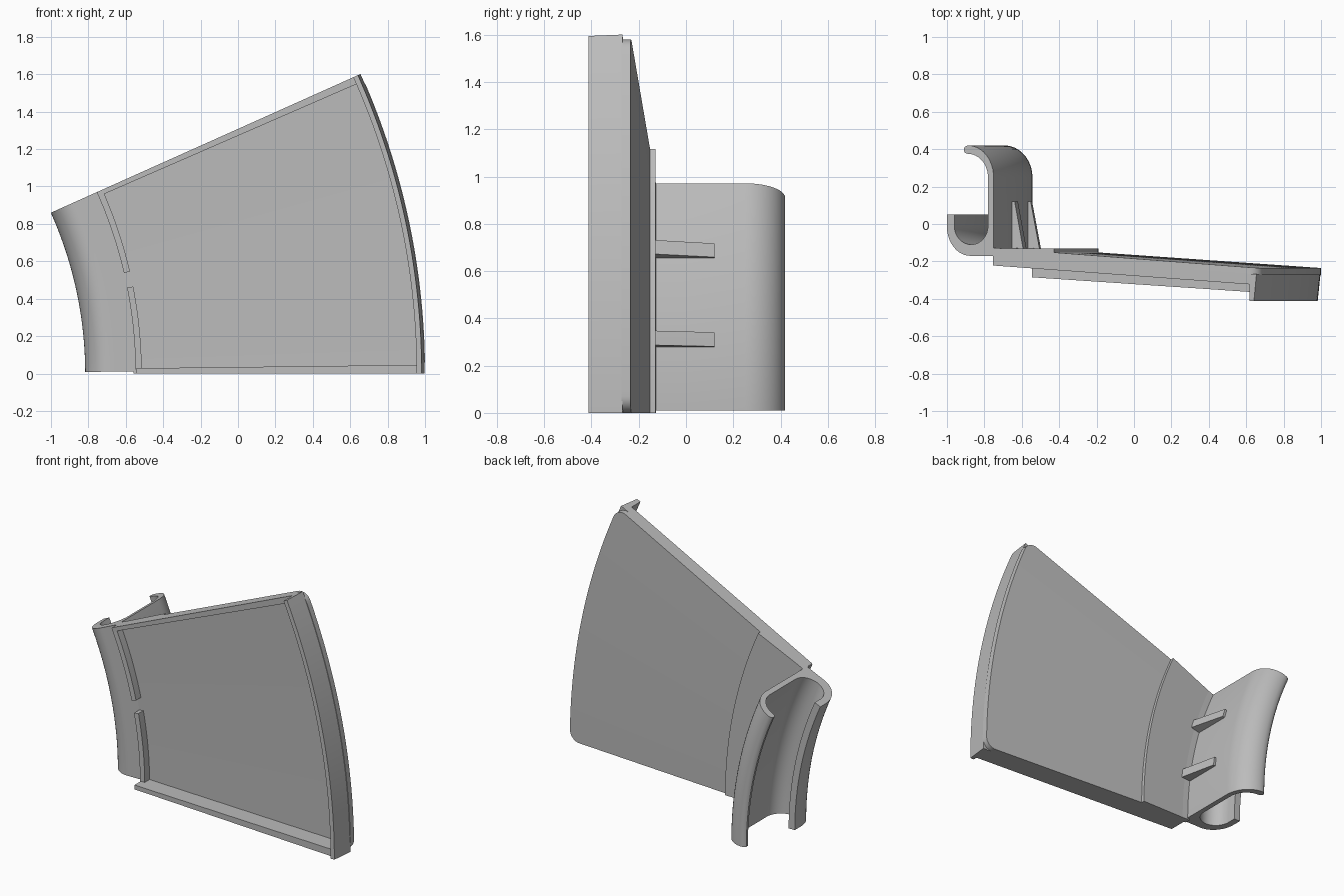
import bpy, bmesh
from math import sin, cos, pi, radians, sqrt

cube = bpy.data.objects.get("Cube")
if cube:
    bpy.data.objects.remove(cube, do_unlink=True)

grey = bpy.data.materials.new("plain grey")
grey.use_nodes = True
grey.diffuse_color = (0.5, 0.5, 0.5, 1)
grey.node_tree.nodes["Principled BSDF"].inputs["Base Color"].default_value = (0.5, 0.5, 0.5, 1)

AXIS_X = -2.92            # every part is swept about this axis, parallel to y
SWEEP = 24.13             # full sector angle in degrees
R_IN, R_STEP, R_OUT = 2.375, 2.73, 3.92
CORNER = 0.07             # rounded outer corners of the panel


def sweep(name, side_a, side_b, start=0.0, end=SWEEP, inset=None):
    """Sweep a strip section, given as two matching (radius, y) sides, around the axis."""
    profile = side_a + side_b[::-1]
    n = len(profile)
    steps = max(1, round(end - start) * 2)
    bm = bmesh.new()
    rings = []
    for k in range(steps + 1):
        ring = []
        for r, y in profile:
            margin = inset(r) / r if inset else 0
            a0, a1 = radians(start) + margin, radians(end) - margin
            a = a0 + (a1 - a0) * k / steps
            ring.append(bm.verts.new((AXIS_X + r * cos(a), y, r * sin(a))))
        rings.append(ring)
    for p, q in zip(rings, rings[1:]):
        for i in range(n):
            j = (i + 1) % n
            bm.faces.new((p[i], p[j], q[j], q[i]))
    for ring in (rings[0], rings[-1]):
        for i in range(n // 2 - 1):
            bm.faces.new((ring[i], ring[i + 1], ring[n - 2 - i], ring[n - 1 - i]))
    bmesh.ops.recalc_face_normals(bm, faces=bm.faces)
    mesh = bpy.data.meshes.new(name)
    bm.to_mesh(mesh)
    bm.free()
    mesh.materials.append(grey)
    ob = bpy.data.objects.new(name, mesh)
    bpy.context.collection.objects.link(ob)
    bpy.ops.object.select_all(action='DESELECT')
    ob.select_set(True)
    bpy.context.view_layer.objects.active = ob
    bpy.ops.object.shade_smooth_by_angle(angle=radians(30))
    return ob


def front(r, depth=0.0):
    """Sloping front surface of the panel, raised forward by depth."""
    return -0.17 - 0.067 * (r - R_IN) - depth


def back(r):
    return -0.152 - 0.07 * (r - R_STEP)


def corner_inset(r):
    d = max(0.0, r - (R_OUT - CORNER))
    return CORNER - sqrt(max(0.0, CORNER ** 2 - d ** 2))


# Main panel, with rounded outer corners
radii = [R_IN, R_STEP] + [R_OUT - CORNER + CORNER * sin(i * pi / 16) for i in range(9)]
sweep("panel", [(r, front(r)) for r in radii], [(r, back(r)) for r in radii], inset=corner_inset)

# Thicker inner band behind the panel
sweep("inner_band", [(2.36, -0.165), (R_STEP, -0.185)], [(2.36, -0.13), (R_STEP, -0.13)])

# Clip section: lower cup, straight wall, upper hook
outer, inner = [(2.103, 0.05)], [(2.147, 0.05)]
for i in range(25):
    a = pi + pi * i / 24
    c, s = cos(a), sin(a)
    k = 1 if i <= 12 else 1 / max(abs(c), abs(s))
    outer.append((2.24 + 0.137 * c * k, -0.01 + 0.16 * s * k))
    inner.append((2.2455 + 0.0985 * c, -0.01 + 0.1 * s))
for i in range(13):
    a = pi / 2 * i / 12
    outer.append((2.227 + 0.15 * cos(a), 0.25 + 0.17 * sin(a)))
    inner.append((2.227 + 0.117 * cos(a), 0.25 + 0.125 * sin(a)))
outer += [(2.212, 0.415), (2.203, 0.405)]
inner += [(2.212, 0.379), (2.203, 0.389)]
sweep("clip", outer, inner, start=0.25)

# Straight edge flanges
for name, a0, a1, depth in (("bottom_flange", 0, 0.68, 0.115),
                            ("top_flange", SWEEP - 0.6, SWEEP, 0.052)):
    ends = (R_IN, 3.89)
    sweep(name, [(r, front(r, depth)) for r in ends], [(r, front(r, -0.004)) for r in ends], a0, a1)

# Curved outer rim, leaning slightly inwards towards the front
sweep("outer_rim", [(3.875, -0.413), (3.875, -0.268)], [(3.902, -0.413), (3.917, -0.268)])

# Two inner ribs with a gap between them
for name, a0, a1 in (("lower_rib", 0.5, 11.15), ("upper_rib", 13.1, SWEEP - 0.1)):
    sweep(name, [(2.372, -0.222), (2.372, -0.16)], [(2.405, -0.222), (2.405, -0.16)], a0, a1)

# Gussets bracing the clip wall
for name, a in (("lower_gusset", 6.75), ("upper_gusset", 16.0)):
    sweep(name, [(2.365, -0.135), (2.365, 0.12)], [(2.44, -0.135), (2.392, 0.12)], a, a + 1.45)
